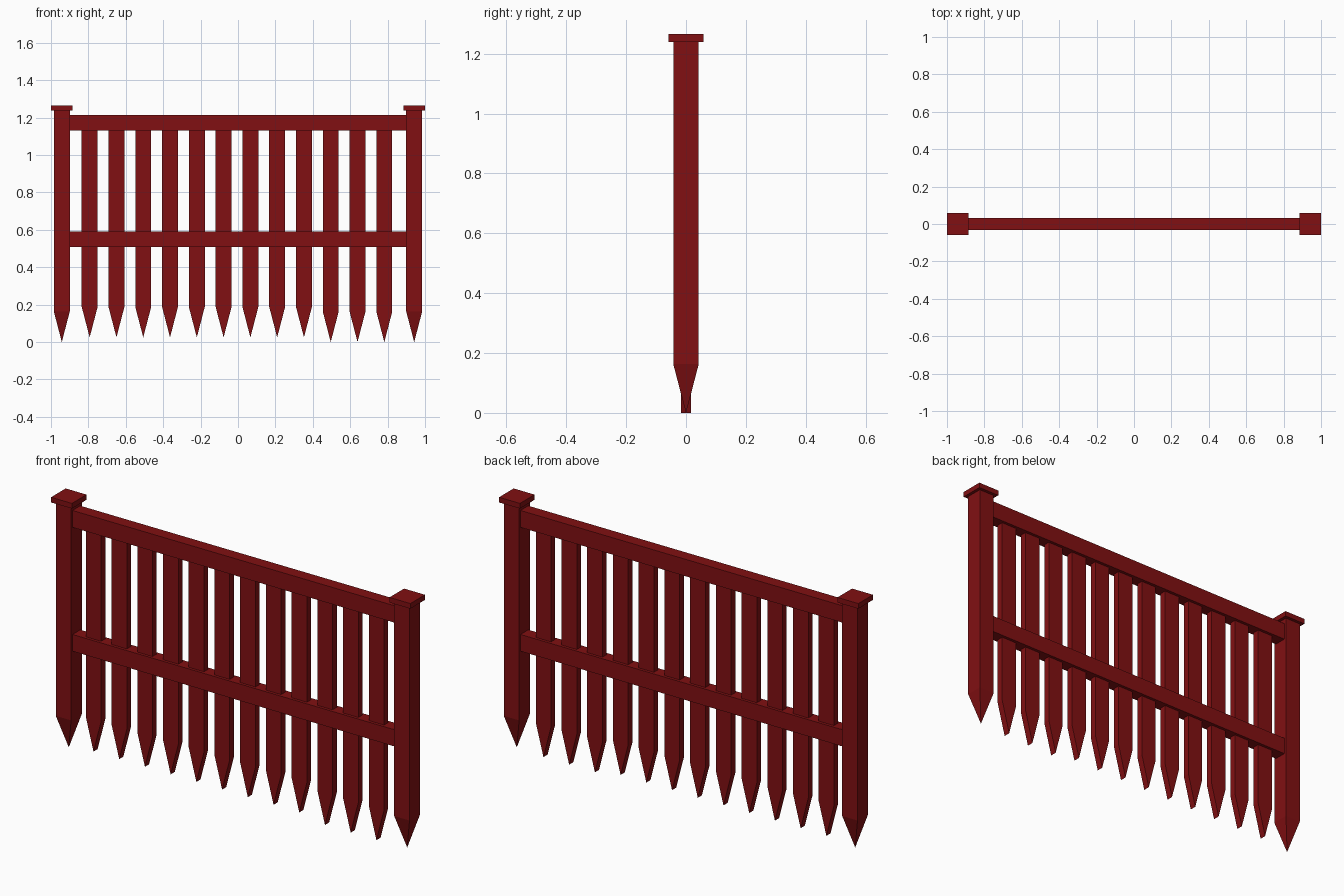
import bpy, bmesh

if "Cube" in bpy.data.objects:
    bpy.data.objects.remove(bpy.data.objects["Cube"])

red = bpy.data.materials.new("dark_red_paint")
red.diffuse_color = (0.22, 0.005, 0.006, 1)
red.use_nodes = True
red.node_tree.nodes["Principled BSDF"].inputs["Base Color"].default_value = red.diffuse_color


def finish(name, bm):
    bmesh.ops.recalc_face_normals(bm, faces=bm.faces)
    mesh = bpy.data.meshes.new(name)
    bm.to_mesh(mesh)
    bm.free()
    mesh.materials.append(red)
    obj = bpy.data.objects.new(name, mesh)
    bpy.context.collection.objects.link(obj)
    return obj


def bar(name, x, half_x, half_y, z0, z1):
    bm = bmesh.new()
    bmesh.ops.create_cube(bm, size=1)
    for v in bm.verts:
        v.co.x = x + v.co.x * 2 * half_x
        v.co.y *= 2 * half_y
        v.co.z = z1 if v.co.z > 0 else z0
    return finish(name, bm)


def stake(name, x, half_x, half_y, tip_y, tip_z, shoulder_z, top_z):
    """Square timber with a tapered lower end; tip_y is the half depth of the tip."""
    bm = bmesh.new()
    rings = [(0, tip_y, tip_z), (half_x, half_y, shoulder_z), (half_x, half_y, top_z)]
    loops = [[bm.verts.new((x + sx * hx, sy * hy, z))
              for sx, sy in ((-1, -1), (1, -1), (1, 1), (-1, 1))]
             for hx, hy, z in rings]
    for low, high in zip(loops, loops[1:]):
        for i in range(4):
            j = (i + 1) % 4
            bm.faces.new((low[i], low[j], high[j], high[i]))
    bm.faces.new(loops[-1])
    bmesh.ops.remove_doubles(bm, verts=bm.verts, dist=1e-5)
    return finish(name, bm)


# End posts with pyramid points and flat caps
for side, sx in (("left", -1), ("right", 1)):
    stake(f"{side}_post", sx * 0.942, 0.0425, 0.0425, 0, 0.0, 0.163, 1.24)
    bar(f"{side}_post_cap", sx * 0.942, 0.058, 0.058, 1.239, 1.265)

# Horizontal rails between the posts
bar("top_rail", 0, 0.90, 0.031, 1.13, 1.215)
bar("middle_rail", 0, 0.90, 0.031, 0.507, 0.591)

# Wedge-ended pickets; the last three hang slightly lower
for i in range(12):
    drop = 0.0 if i > 8 else 0.025
    stake(f"picket_{i + 1:02d}", -0.793 + i * 0.1432, 0.0425, 0.0165, 0.0165,
          drop, 0.163 + drop, 1.14)
